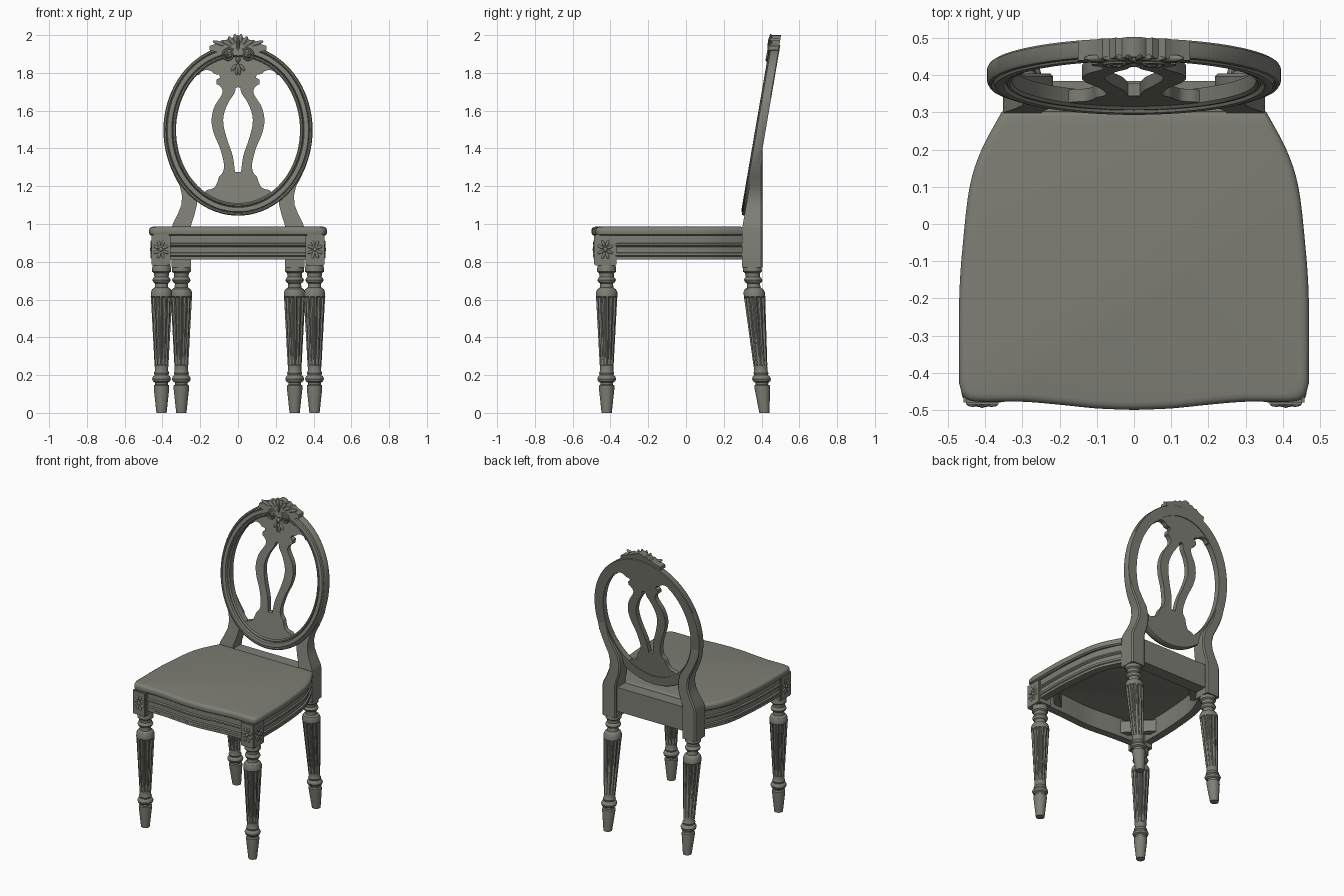
import bpy, bmesh, math
from mathutils import Vector, Matrix

if "Cube" in bpy.data.objects:
    bpy.data.objects.remove(bpy.data.objects["Cube"])

wood = bpy.data.materials.new("grey wood")
wood.diffuse_color = (0.21, 0.21, 0.18, 1)
wood.use_nodes = True
wood.node_tree.nodes["Principled BSDF"].inputs["Base Color"].default_value = wood.diffuse_color


def finish(name, bm, mirror=False, angle=35):
    """Turn a bmesh into a named object, optionally mirrored across x."""
    bmesh.ops.recalc_face_normals(bm, faces=bm.faces)
    me = bpy.data.meshes.new(name)
    bm.to_mesh(me)
    bm.free()
    me.materials.append(wood)
    me.shade_smooth()
    me.set_sharp_from_angle(angle=math.radians(angle))
    ob = bpy.data.objects.new(name, me)
    bpy.context.collection.objects.link(ob)
    if mirror:
        m = ob.modifiers.new("mirror", 'MIRROR')
        m.use_clip = False
    return ob


def loft(bm, rings, cap=True, loop=False):
    """Skin a list of equal-length closed rings of points."""
    vr = [[bm.verts.new(p) for p in r] for r in rings]
    n = len(vr[0])
    pairs = list(zip(vr, vr[1:])) + ([(vr[-1], vr[0])] if loop else [])
    for a, b in pairs:
        for i in range(n):
            j = (i + 1) % n
            bm.faces.new((a[i], a[j], b[j], b[i]))
    if cap and not loop:
        bm.faces.new(vr[0])
        bm.faces.new(vr[-1])


def smooth(pts, k=5):
    """Catmull-Rom curve through 2D points."""
    p = [Vector(q) for q in pts]
    p = [2 * p[0] - p[1]] + p + [2 * p[-1] - p[-2]]
    out = []
    for a, b, c, d in zip(p, p[1:], p[2:], p[3:]):
        for i in range(k):
            t = i / k
            out.append(0.5 * (2 * b + (c - a) * t + (2 * a - 5 * b + 4 * c - d) * t * t
                              + (3 * b - a - 3 * c + d) * t ** 3))
    return out + [p[-2]]


def back(x, z, d):
    """Point on the leaning chair back, d behind its front face."""
    return Vector((x, 0.29 + (z - 1.05) * 0.172 + d, z))


def back_plate(name, half, d0, d1):
    """Mirrored plate on the leaning back from a half outline."""
    bm = bmesh.new()
    loft(bm, [[back(x, z, d) for x, z in half] for d in (d0, d1)])
    mid = [f for f in bm.faces if all(abs(v.co.x) < 1e-4 for v in f.verts)]
    bmesh.ops.delete(bm, geom=mid, context='FACES_ONLY')
    finish(name, bm, True)


def box(bm, lo, hi, turn=0):
    c = (Vector(lo) + Vector(hi)) / 2
    s = Vector(hi) - Vector(lo)
    bmesh.ops.create_cube(bm, size=1, matrix=Matrix.Translation(c)
                          @ Matrix.Rotation(turn, 4, 'Z') @ Matrix.Diagonal((*s, 1)))


def blob(bm, c, size, rot=Matrix.Identity(4)):
    bmesh.ops.create_uvsphere(bm, u_segments=10, v_segments=7, radius=1,
                              matrix=Matrix.Translation(c) @ rot @ Matrix.Diagonal((*size, 1)))


# seat
front = [(0, -.5), (.1, -.496), (.2, -.486), (.3, -.478), (.42, -.478), (.457, -.465), (.47, -.43)]
side = [(.47, -.43), (.47, -.2), (.46, -.05), (.442, .1), (.41, .2), (.355, .303)]
half = smooth(front, 4)[:-1] + smooth(side, 4)
outline = half + [Vector((-p.x, p.y)) for p in reversed(half[1:])]
bm = bmesh.new()
loft(bm, [[(p.x * (1 - i / .47), p.y * (1 - i / .5), z) for p in outline] for z, i in
          ((.938, .012), (.945, .002), (.955, 0), (.97, 0), (.979, .004), (.984, .012), (.986, .022))])
finish("seat", bm)

# moulded aprons
MOULD = [(-.05, .945), (0, .945), (0, .9), (.008, .895), (.008, .885), (-.004, .878), (-.004, .85),
         (.006, .846), (.006, .832), (0, .828), (0, .812), (-.05, .812)]


def apron(name, path, mirror):
    pts = smooth(path, 4)
    rings = []
    for i, p in enumerate(pts):
        t = (pts[min(i + 1, len(pts) - 1)] - pts[max(i - 1, 0)]).normalized()
        n = Vector((t.y, -t.x))
        rings.append([(*(p + n * o), z) for o, z in MOULD])
    bm = bmesh.new()
    loft(bm, rings)
    finish(name, bm, mirror)


apron("front_apron", [(-.37, -.46), (-.2, -.467), (0, -.482), (.2, -.467), (.37, -.46)], False)
apron("side_apron", [(.447, -.38), (.447, -.2), (.438, -.05), (.42, .1), (.388, .2), (.335, .31)], True)
bm = bmesh.new()
box(bm, (-.26, .302, .812), (.26, .385, .975))
finish("rear_apron", bm)

# corner braces under the seat
bm = bmesh.new()
box(bm, (.22, -.37, .84), (.44, -.33, .92), math.radians(45))
box(bm, (.16, .23, .84), (.36, .27, .92), math.radians(-45))
finish("corner_brace", bm, True)

# front corner blocks with carved rosettes
bm = bmesh.new()
box(bm, (.358, -.486, .78), (.458, -.368, .945))
bmesh.ops.bevel(bm, geom=bm.edges[:], offset=.006, segments=2, affect='EDGES')
finish("front_corner_block", bm, True)
bm = bmesh.new()
for k in range(8):
    a = k * math.tau / 8 + .39
    r = .027
    blob(bm, (.408 + r * math.cos(a), -.486, .865 + 1.3 * r * math.sin(a)), (.018, .006, .008),
         Matrix.Rotation(-a, 4, 'Y'))
    blob(bm, (.458, -.427 + r * math.cos(a), .865 + 1.3 * r * math.sin(a)), (.006, .018, .008),
         Matrix.Rotation(a, 4, 'X'))
blob(bm, (.408, -.486, .865), (.011, .009, .011))
blob(bm, (.458, -.427, .865), (.009, .011, .011))
finish("rosette", bm, True)

# turned and fluted legs
LEG = [(0, .027), (.13, .041), (.145, .041), (.15, .033), (.16, .034), (.167, .045), (.18, .05),
       (.193, .045), (.2, .036), (.212, .04), (.222, .035), (.25, .036), (.255, .037), (.61, .056),
       (.615, .057), (.64, .056), (.655, .049), (.663, .036), (.685, .034), (.692, .044), (.703, .049),
       (.714, .044), (.72, .038), (.74, .04), (.748, .05), (.765, .05), (.785, .046)]


def leg(name, x, foot_y, top_y):
    rings = []
    for z, r in LEG:
        cy = foot_y + (top_y - foot_y) * z / .77
        ring = []
        for k in range(48):
            a = k * math.tau / 48
            f = r * (.86 if .252 < z < .612 and k % 4 >= 2 else 1)
            ring.append((x + f * math.cos(a), cy + f * math.sin(a), z))
        rings.append(ring)
    bm = bmesh.new()
    loft(bm, rings)
    finish(name, bm, True, 30)


leg("front_leg", .405, -.42, -.42)
leg("rear_leg", .30, .415, .35)

# rear posts sweeping up behind the oval
POST = [(.77, .25, .352), (.975, .25, .352), (1.0, .247, .345), (1.05, .23, .32), (1.1, .218, .3),
        (1.15, .218, .296), (1.2, .23, .308), (1.25, .262, .334), (1.3, .29, .357), (1.35, .31, .373),
        (1.42, .328, .388)]
bm = bmesh.new()
rings = []
for z, xi, xo in POST:
    yf = max(.296, back(0, z, .02).y)
    yb = max(.405, yf + .01)
    c = .008 if z < 1.35 else .002
    rings.append([(xi, yf, z), (xo, yf, z), (xo, yb - c, z), (xo - c, yb, z), (xi + c, yb, z), (xi, yb - c, z)])
loft(bm, rings)
finish("rear_post", bm, True)

# moulded oval frame
RIM = [(0, .055), (0, .016), (.1, .008), (.2, .008), (.27, .016), (.34, .002), (.5, -.001), (.68, .002),
       (.74, .012), (.82, .006), (.93, .008), (1, .016), (1, .05), (.95, .055)]
CZ = 1.497
rings = []
for k in range(80):
    a = k * math.tau / 80
    rings.append([back((.328 + .067 * t) * math.cos(a), CZ + (.388 + .065 * t) * math.sin(a), d) for t, d in RIM])
bm = bmesh.new()
loft(bm, rings, loop=True)
finish("oval_frame", bm)

# pierced lyre splat


def arc(a0, a1, n=10):
    return [(.345 * math.cos(math.radians(a0 + (a1 - a0) * i / n)),
             CZ + .405 * math.sin(math.radians(a0 + (a1 - a0) * i / n))) for i in range(n + 1)]


bottom = [(0, 1.092)] + arc(-86, -57)
outer = smooth([(.165, 1.18), (.13, 1.19), (.112, 1.215), (.1, 1.25), (.08, 1.275), (.075, 1.32), (.095, 1.4),
                (.128, 1.48), (.14, 1.55), (.125, 1.62), (.088, 1.68), (.082, 1.71), (.1, 1.735)], 4)
upper = [(.113, 1.74), (.113, 1.765), (.095, 1.775)] + smooth([(.1, 1.79), (.125, 1.795), (.14, 1.808),
                                                              (.165, 1.815), (.19, 1.808), (.205, 1.79)], 3)
hole = smooth([(.012, 1.72), (.02, 1.69), (.05, 1.645), (.075, 1.58), (.076, 1.52), (.055, 1.44),
               (.028, 1.36), (.016, 1.275)], 4)
back_plate("splat", bottom + outer + upper + arc(46, 88) + [(0, 1.9), (0, 1.725)] + hole + [(0, 1.275)], .016, .05)

# carved crest: lobed plate, scrolls and leaves
back_plate("crest", [(0, 2.0), (.018, 1.997), (.032, 1.984), (.05, 1.986), (.066, 1.972), (.085, 1.974),
                     (.105, 1.958), (.15, 1.943), (.15, 1.92), (.08, 1.9), (0, 1.89)], -.004, .05)
bm = bmesh.new()
rings = []
for k in range(37):
    t = k / 36
    a = math.pi * (.75 - 3.4 * t)
    r = .036 * (1 - .8 * t)
    c = Vector((.05 + r * math.cos(a), 0, 1.895 + r * math.sin(a)))
    out = Vector((math.cos(a), 0, math.sin(a)))
    ring = []
    for j in range(6):
        b = j * math.tau / 6
        q = c + out * .006 * math.cos(b)
        ring.append(back(q.x, q.z, -.002 + .009 * math.sin(b)))
    rings.append(ring)
loft(bm, rings)
for ang, dist, size in ((12, .055, .035), (34, .058, .033), (57, .065, .035), (70, .105, .04)):
    a = math.radians(90 - ang)
    blob(bm, back(dist * math.cos(a), 1.92 + dist * math.sin(a), 0), (size, .01, .011), Matrix.Rotation(-a, 4, 'Y'))
for ang, size in ((8, .035), (40, .024)):
    a = math.radians(-90 + ang)
    blob(bm, back(.035 * math.cos(a), 1.855 + .035 * math.sin(a), .014), (size, .01, .009), Matrix.Rotation(-a, 4, 'Y'))
finish("crest_carving", bm, True)
bm = bmesh.new()
blob(bm, back(0, 1.945, 0), (.01, .012, .045))
blob(bm, back(0, 1.87, .004), (.013, .014, .016))
finish("crest_center_bead", bm)
